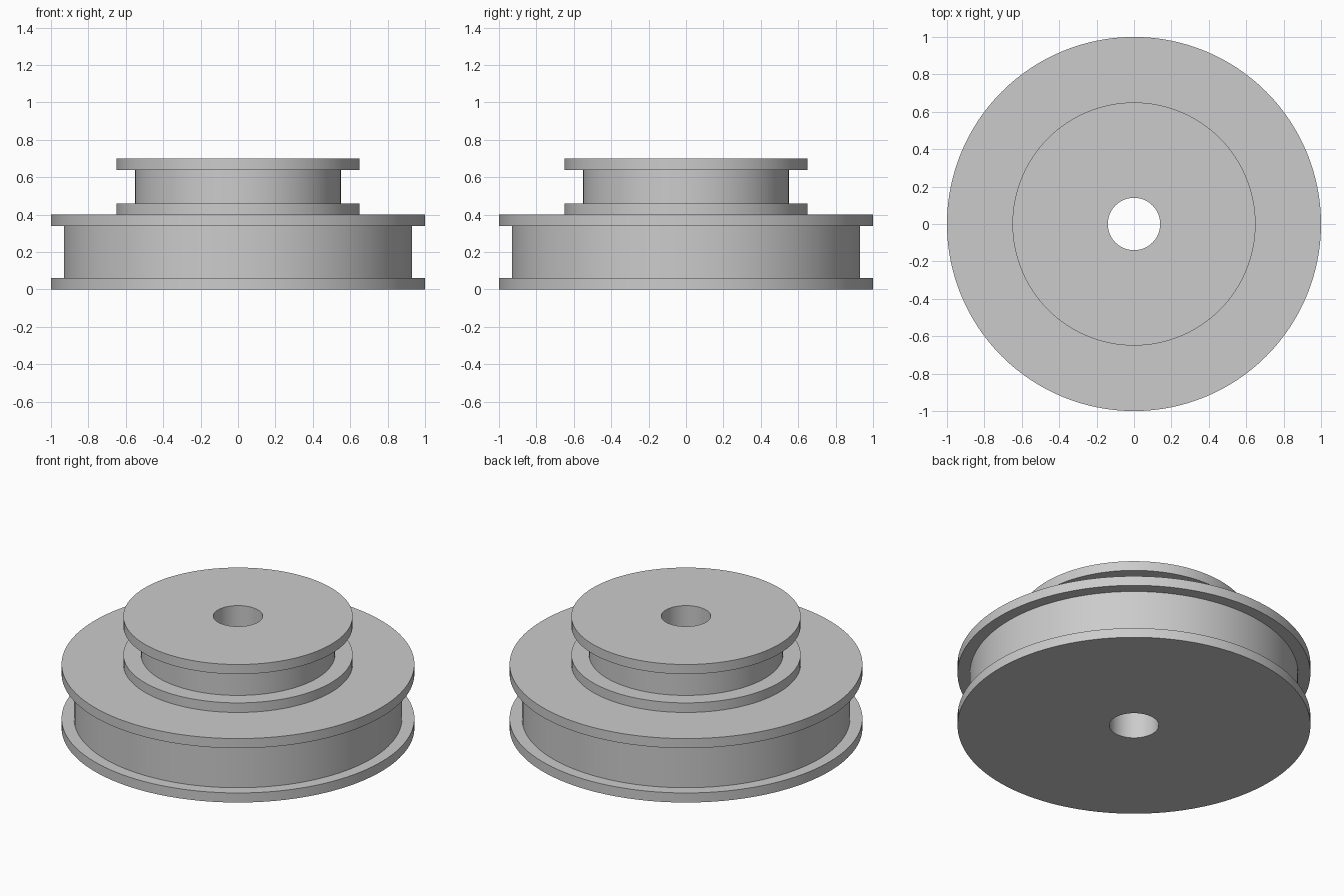
import bpy
import bmesh
import math
from mathutils import Vector

SEGMENTS = 128
BORE = 0.14
FLANGE = 0.06  # thickness of every rim

cube = bpy.data.objects.get("Cube")
if cube:
    bpy.data.objects.remove(cube, do_unlink=True)

# Single grey metal colour
metal = bpy.data.materials.new("grey metal")
metal.use_nodes = True
grey = (0.6, 0.6, 0.6, 1.0)
metal.diffuse_color = grey
metal.node_tree.nodes["Principled BSDF"].inputs["Base Color"].default_value = grey


def wheel_profile(rim, groove, bottom, top):
    """Outer outline of one flanged wheel, from bottom to top."""
    return [(rim, bottom), (rim, bottom + FLANGE),
            (groove, bottom + FLANGE), (groove, top - FLANGE),
            (rim, top - FLANGE), (rim, top)]


def lathe(name, profile):
    """Revolve a closed (radius, height) outline around z."""
    bm = bmesh.new()
    verts = [bm.verts.new((r, 0, z)) for r, z in profile]
    edges = [bm.edges.new((a, b)) for a, b in zip(verts, verts[1:] + verts[:1])]
    bmesh.ops.spin(bm, geom=verts + edges, cent=Vector(), axis=Vector((0, 0, 1)),
                   angle=math.tau, steps=SEGMENTS, use_merge=False)
    bmesh.ops.remove_doubles(bm, verts=bm.verts[:], dist=0.0001)
    bmesh.ops.recalc_face_normals(bm, faces=bm.faces[:])
    mesh = bpy.data.meshes.new(name)
    bm.to_mesh(mesh)
    bm.free()
    mesh.materials.append(metal)
    obj = bpy.data.objects.new(name, mesh)
    bpy.context.collection.objects.link(obj)
    bpy.ops.object.select_all(action="DESELECT")
    obj.select_set(True)
    bpy.context.view_layer.objects.active = obj
    bpy.ops.object.shade_smooth_by_angle(angle=math.radians(30))
    return obj


# Large lower wheel and small upper wheel, turned as one piece with a bore
large_wheel = wheel_profile(1.0, 0.93, 0.0, 0.4)
small_wheel = wheel_profile(0.65, 0.55, 0.4, 0.7)
lathe("stepped_pulley", [(BORE, 0.0)] + large_wheel + small_wheel + [(BORE, 0.7)])
